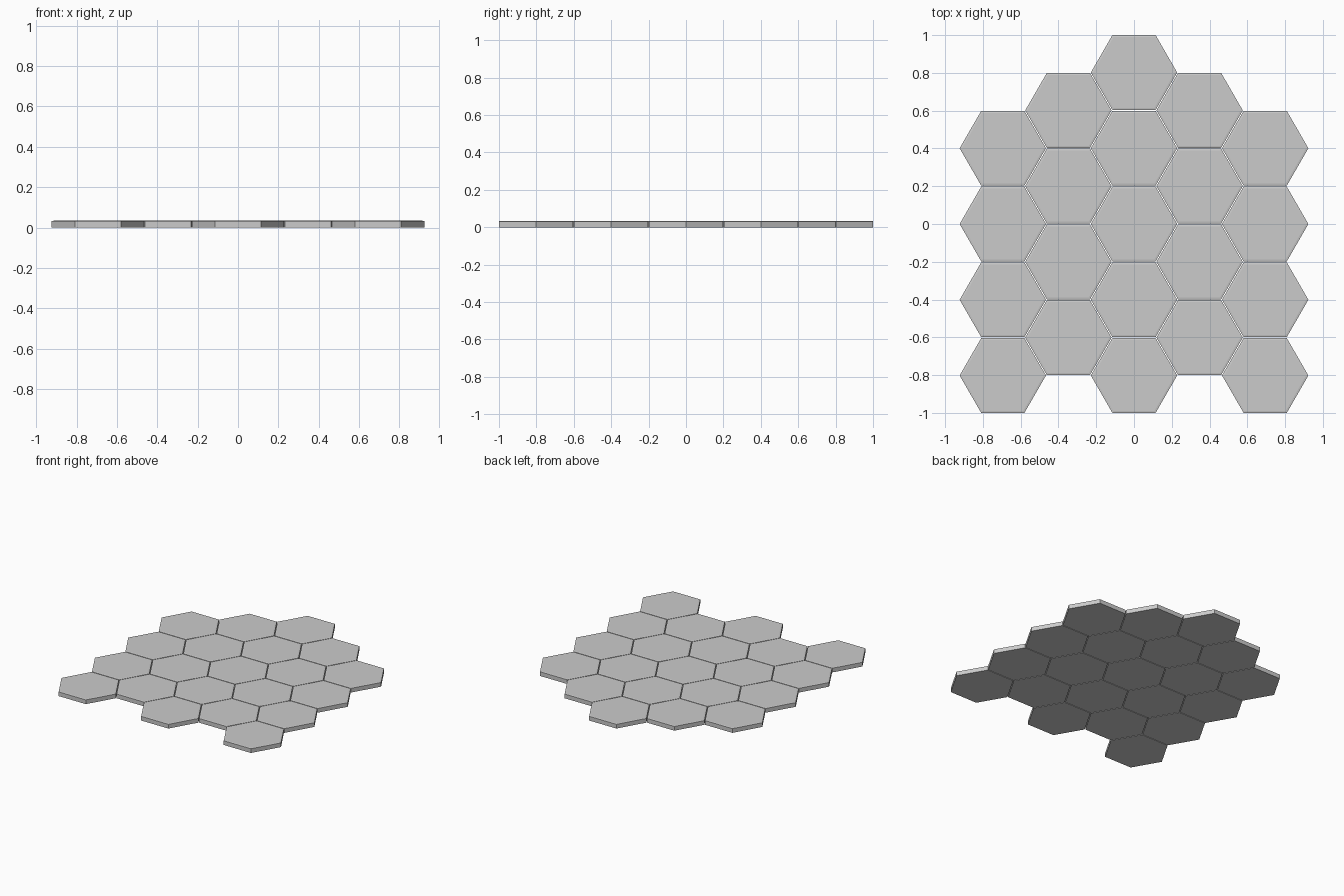
import bpy, bmesh
from math import cos, sin, pi, sqrt

if "Cube" in bpy.data.objects:
    bpy.data.objects.remove(bpy.data.objects["Cube"])

H = 0.034                 # tile thickness
PITCH = 0.401             # centre distance between neighbours
FLAT = 2 - 4 * PITCH      # tile size across flats
R = FLAT / sqrt(3)        # corner radius
DX = PITCH * sqrt(3) / 2  # column spacing


def hex_tile(name, x, y):
    # Hexagonal prism with a fine chamfer round the top edge
    bm = bmesh.new()
    rings = []
    for r, z in ((R, 0), (R, H - 0.002), (R - 0.012, H)):
        rings.append([bm.verts.new((r * cos(i * pi / 3), r * sin(i * pi / 3), z))
                      for i in range(6)])
    bm.faces.new(rings[0][::-1])
    bm.faces.new(rings[-1])
    for a, b in zip(rings, rings[1:]):
        for i in range(6):
            j = (i + 1) % 6
            bm.faces.new((a[i], a[j], b[j], b[i]))
    me = bpy.data.meshes.new(name)
    bm.to_mesh(me)
    bm.free()
    ob = bpy.data.objects.new(name, me)
    ob.location = (x, y, 0)
    bpy.context.collection.objects.link(ob)


# Columns: (column index, top row in pitches, tile count)
for col, top, count in ((-2, 1, 4), (-1, 1.5, 4), (0, 2, 5), (1, 1.5, 4), (2, 1, 4)):
    for k in range(count):
        hex_tile(f"hex_tile_c{col + 3}_r{k + 1}", col * DX, (top - k) * PITCH)
